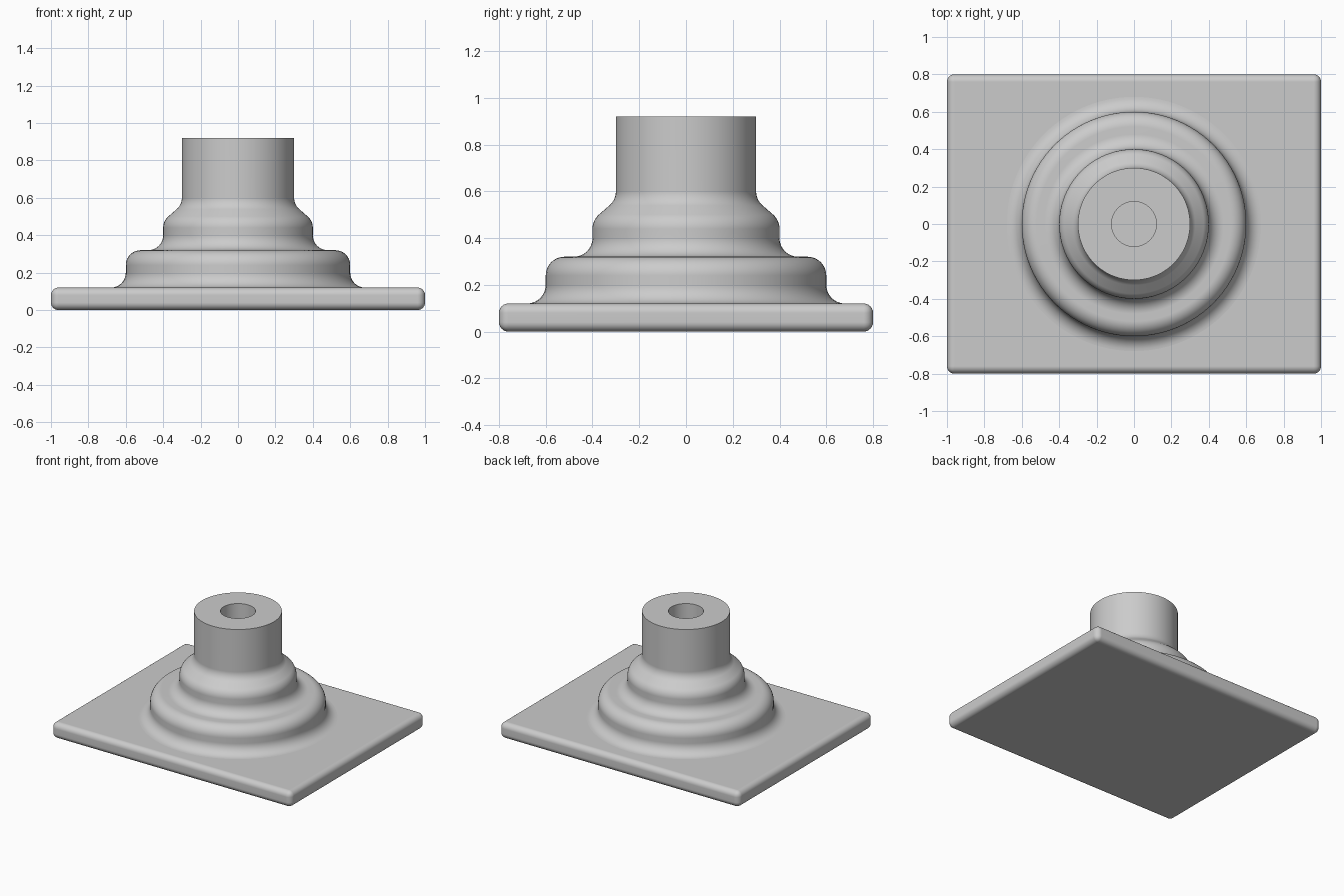
import bpy, bmesh
from math import sin, cos, radians, pi

cube = bpy.data.objects.get("Cube")
if cube:
    bpy.data.objects.remove(cube, do_unlink=True)

# Single grey material
grey = bpy.data.materials.new("plain_grey")
grey.use_nodes = True
colour = (0.6, 0.6, 0.6, 1)
grey.diffuse_color = colour
grey.node_tree.nodes["Principled BSDF"].inputs["Base Color"].default_value = colour


def finish(name, bm):
    bmesh.ops.recalc_face_normals(bm, faces=bm.faces)
    mesh = bpy.data.meshes.new(name)
    bm.to_mesh(mesh)
    bm.free()
    mesh.materials.append(grey)
    obj = bpy.data.objects.new(name, mesh)
    bpy.context.collection.objects.link(obj)
    bpy.ops.object.select_all(action='DESELECT')
    obj.select_set(True)
    bpy.context.view_layer.objects.active = obj
    bpy.ops.object.shade_smooth_by_angle(angle=radians(35))
    weighted = obj.modifiers.new("weighted_normals", 'WEIGHTED_NORMAL')
    weighted.keep_sharp = True
    return obj


def arc(cx, cz, start, end, radius=0.08, steps=10):
    angles = [radians(start + (end - start) * i / steps) for i in range(steps + 1)]
    return [(cx + radius * cos(a), cz + radius * sin(a)) for a in angles]


# Rectangular base plate, rounded on every edge
bm = bmesh.new()
bmesh.ops.create_cube(bm, size=1)
for v in bm.verts:
    v.co.x *= 2
    v.co.y *= 1.6
    v.co.z = v.co.z * 0.12 + 0.06
bmesh.ops.bevel(bm, geom=bm.edges[:], offset=0.04, segments=6,
                profile=0.5, affect='EDGES')
finish("base_plate", bm)

# Stepped round pedestal with filleted shoulders and a blind bore
profile = [(0.68, 0.11)]
profile += arc(0.68, 0.20, 270, 180)      # foot fillet
profile += arc(0.52, 0.24, 0, 90)         # lower shoulder
profile += arc(0.48, 0.40, 270, 180)      # middle fillet
profile += arc(0.32, 0.44, 0, 49)         # upper shoulder
profile += arc(0.38, 0.60, 229, 180)      # post fillet
profile += [(0.30, 0.92), (0.12, 0.92), (0.12, 0.52), (0, 0.52)]

bm = bmesh.new()
verts = [bm.verts.new((x, 0, z)) for x, z in profile]
edges = [bm.edges.new(pair) for pair in zip(verts, verts[1:])]
bmesh.ops.spin(bm, geom=verts + edges, cent=(0, 0, 0), axis=(0, 0, 1),
               angle=2 * pi, steps=96, use_merge=True)
bmesh.ops.remove_doubles(bm, verts=bm.verts, dist=0.0005)
finish("stepped_pedestal", bm)
